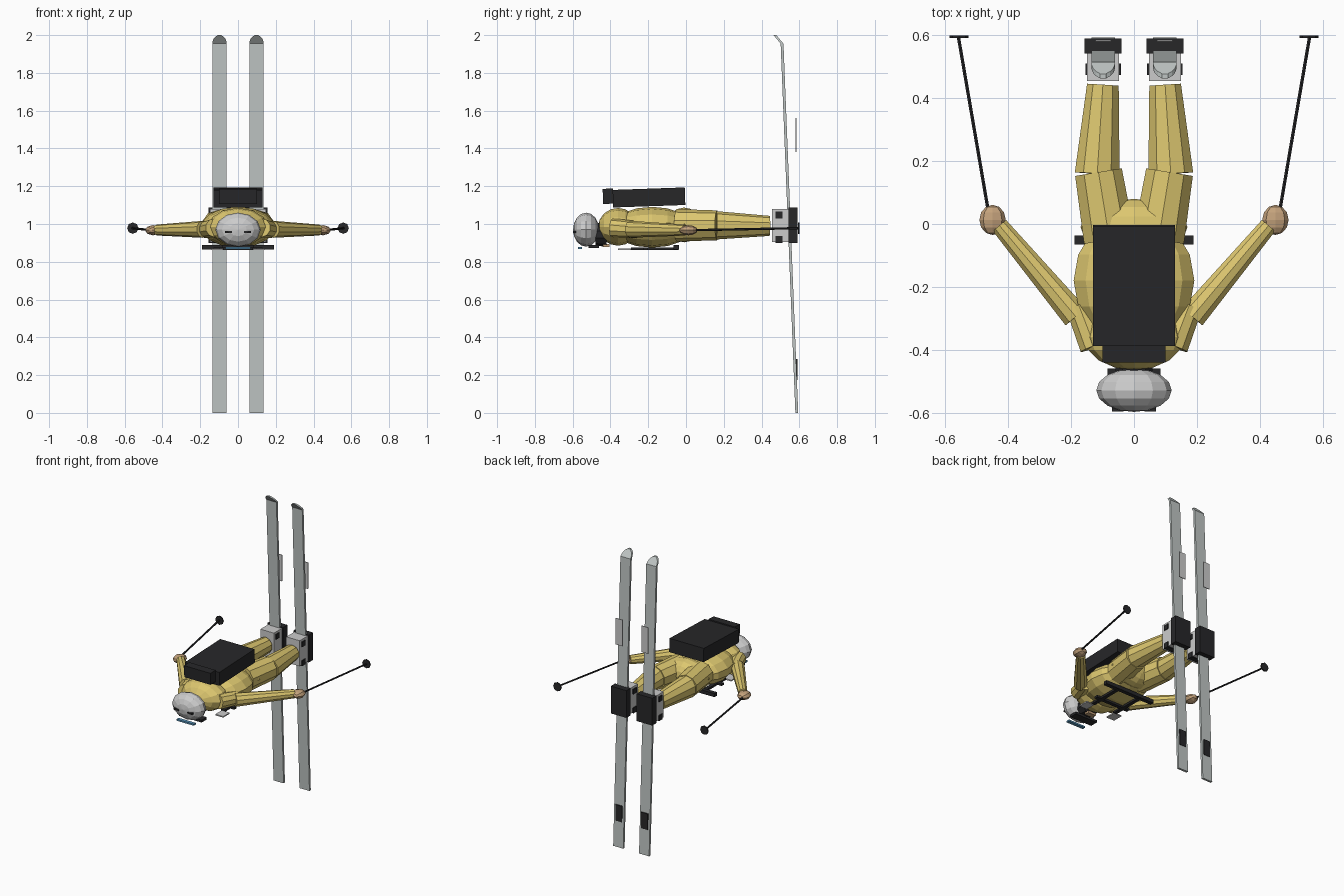
import bpy, bmesh, math
from mathutils import Vector, Matrix

if "Cube" in bpy.data.objects:
    bpy.data.objects.remove(bpy.data.objects["Cube"])


def material(name, r, g, b):
    m = bpy.data.materials.new(name)
    m.diffuse_color = (r, g, b, 1)
    m.use_nodes = True
    m.node_tree.nodes["Principled BSDF"].inputs["Base Color"].default_value = m.diffuse_color
    return m


SUIT = material("yellow_suit", 0.72, 0.57, 0.16)
BLACK = material("black", 0.02, 0.02, 0.022)
SKIN = material("skin", 0.55, 0.36, 0.2)
BLUE = material("blue_lens", 0.1, 0.3, 0.5)
GREY = material("ski_grey", 0.52, 0.56, 0.55)


def finish(bm, name, mat=None):
    bmesh.ops.recalc_face_normals(bm, faces=bm.faces)
    me = bpy.data.meshes.new(name)
    bm.to_mesh(me)
    bm.free()
    ob = bpy.data.objects.new(name, me)
    bpy.context.collection.objects.link(ob)
    if mat:
        me.materials.append(mat)
    return ob


def box(name, x, y, z, mat=None, tilt=0):
    # box from (min, max) ranges, tilted about its own x axis
    bm = bmesh.new()
    c = Vector([sum(r) / 2 for r in (x, y, z)])
    s = [r[1] - r[0] for r in (x, y, z)]
    m = Matrix.Translation(c) @ Matrix.Rotation(tilt, 4, 'X') @ Matrix.Diagonal((*s, 1))
    bmesh.ops.create_cube(bm, size=1, matrix=m)
    return finish(bm, name, mat)


def ball(name, c, r, mat=None, seg=12, rings=8):
    # flat-faced ellipsoid with its poles along y
    bm = bmesh.new()
    m = (Matrix.Translation(c) @ Matrix.Diagonal((*r, 1))
         @ Matrix.Rotation(math.pi / 2, 4, 'X'))
    bmesh.ops.create_uvsphere(bm, u_segments=seg, v_segments=rings, radius=1, matrix=m)
    return finish(bm, name, mat)


def limb(name, a, b, r1, r2, mat=None, seg=10):
    bm = bmesh.new()
    a, b = Vector(a), Vector(b)
    d = b - a
    m = Matrix.Translation((a + b) / 2) @ d.to_track_quat('Z', 'Y').to_matrix().to_4x4()
    bmesh.ops.create_cone(bm, cap_ends=True, segments=seg, radius1=r1, radius2=r2,
                          depth=d.length, matrix=m)
    return finish(bm, name, mat)


def ski(name, cx):
    # straight board plus a bent, rounded shovel
    w = 0.038
    rows = [(0.594, 0.0, w), (0.516, 1.955, w)]
    for i in range(1, 6):
        t = math.sin(i / 5 * math.pi / 2)
        rows.append((0.516 - 0.038 * t, 1.955 + 0.045 * t,
                     w * max(0.25, math.sqrt(1 - t * t))))
    bm = bmesh.new()
    prev = None
    for y, z, hw in rows:
        ring = [bm.verts.new((cx + sx * hw, y - dy, z))
                for sx, dy in ((-1, 0), (1, 0), (1, 0.015), (-1, 0.015))]
        if prev:
            for i in range(4):
                bm.faces.new((prev[i], prev[(i + 1) % 4], ring[(i + 1) % 4], ring[i]))
        else:
            bm.faces.new(ring)
        prev = ring
    bm.faces.new(prev)
    return finish(bm, name, GREY)


# body
ball("torso", (0, -0.18, 0.983), (0.197, 0.215, 0.108), SUIT, 14, 8)
ball("shoulders", (0, -0.36, 0.985), (0.158, 0.105, 0.1), SUIT)
ball("pelvis", (0, -0.01, 0.995), (0.17, 0.09, 0.092), SUIT)

# head, collar and face parts (face looks down)
ball("helmet", (0, -0.529, 0.97), (0.12, 0.069, 0.09))
limb("collar", (0, -0.48, 0.945), (0, -0.42, 0.945), 0.06, 0.065, BLACK)
box("goggle_frame", (-0.085, 0.085), (-0.515, -0.46), (0.873, 0.889), BLACK)
box("goggle_lens", (-0.065, 0.065), (-0.573, -0.55), (0.868, 0.879), BLUE)
box("chin", (-0.03, 0.03), (-0.44, -0.405), (0.878, 0.894), SKIN)

# backpack and harness
box("backpack", (-0.13, 0.13), (-0.387, -0.005), (1.094, 1.187), BLACK, 0.035)
box("backpack_lid", (-0.1, 0.1), (-0.44, -0.385), (1.107, 1.187), BLACK, 0.035)
box("waist_belt", (-0.19, 0.19), (-0.065, -0.037), (0.864, 0.888), BLACK)
box("chest_strap", (-0.13, 0.13), (-0.225, -0.2), (0.862, 0.876), BLACK)

for side, s in (("left", -1), ("right", 1)):
    def rng(a, b):
        return (min(s * a, s * b), max(s * a, s * b))

    # strap, chest patch and helmet vent
    box(side + "_shoulder_strap", rng(0.075, 0.1), (-0.29, -0.04), (0.862, 0.876), BLACK)
    box(side + "_chest_patch", rng(0.08, 0.14), (-0.36, -0.29), (0.862, 0.87))
    box(side + "_helmet_vent", rng(0.033, 0.07), (-0.597, -0.575), (0.952, 0.962), BLACK)

    # legs
    limb(side + "_thigh", (s * 0.078, -0.05, 0.993), (s * 0.113, 0.165, 0.993), 0.086, 0.079, SUIT)
    limb(side + "_lower_leg", (s * 0.117, 0.16, 0.993), (s * 0.099, 0.443, 0.99), 0.075, 0.053, SUIT)

    # arms
    limb(side + "_upper_arm", (s * 0.125, -0.39, 0.98), (s * 0.175, -0.26, 0.97), 0.05, 0.045, SUIT)
    limb(side + "_forearm", (s * 0.185, -0.295, 0.972), (s * 0.428, -0.005, 0.968), 0.045, 0.029, SUIT)
    ball(side + "_hand", (s * 0.45, 0.013, 0.967), (0.042, 0.048, 0.027), SKIN, 8, 6)

    # pole with basket
    limb(side + "_pole", (s * 0.46, 0.02, 0.967), (s * 0.559, 0.597, 0.978), 0.006, 0.006, BLACK, 6)
    limb(side + "_pole_basket", (s * 0.557, 0.592, 0.978), (s * 0.557, 0.6, 0.978), 0.03, 0.03, BLACK, 8)

    # boot, buckles and binding
    fx = s * 0.098
    box(side + "_boot", (fx - 0.051, fx + 0.051), (0.455, 0.55), (0.905, 1.08))
    for part, z in (("toe", (1.03, 1.065)), ("heel", (0.9, 0.937))):
        box(side + "_" + part + "_clip", (fx - 0.057, fx + 0.057), (0.474, 0.51), z, BLACK)
    box(side + "_binding", (fx - 0.059, fx + 0.059), (0.543, 0.59), (0.9, 1.087), BLACK)

    # ski with its two thin plates
    ski(side + "_ski", fx)
    box(side + "_ski_front_plate", (fx - 0.025, fx + 0.025), (0.58, 0.585), (1.38, 1.56))
    box(side + "_ski_tail_plate", (fx - 0.025, fx + 0.025), (0.582, 0.59), (0.175, 0.285), BLACK)
